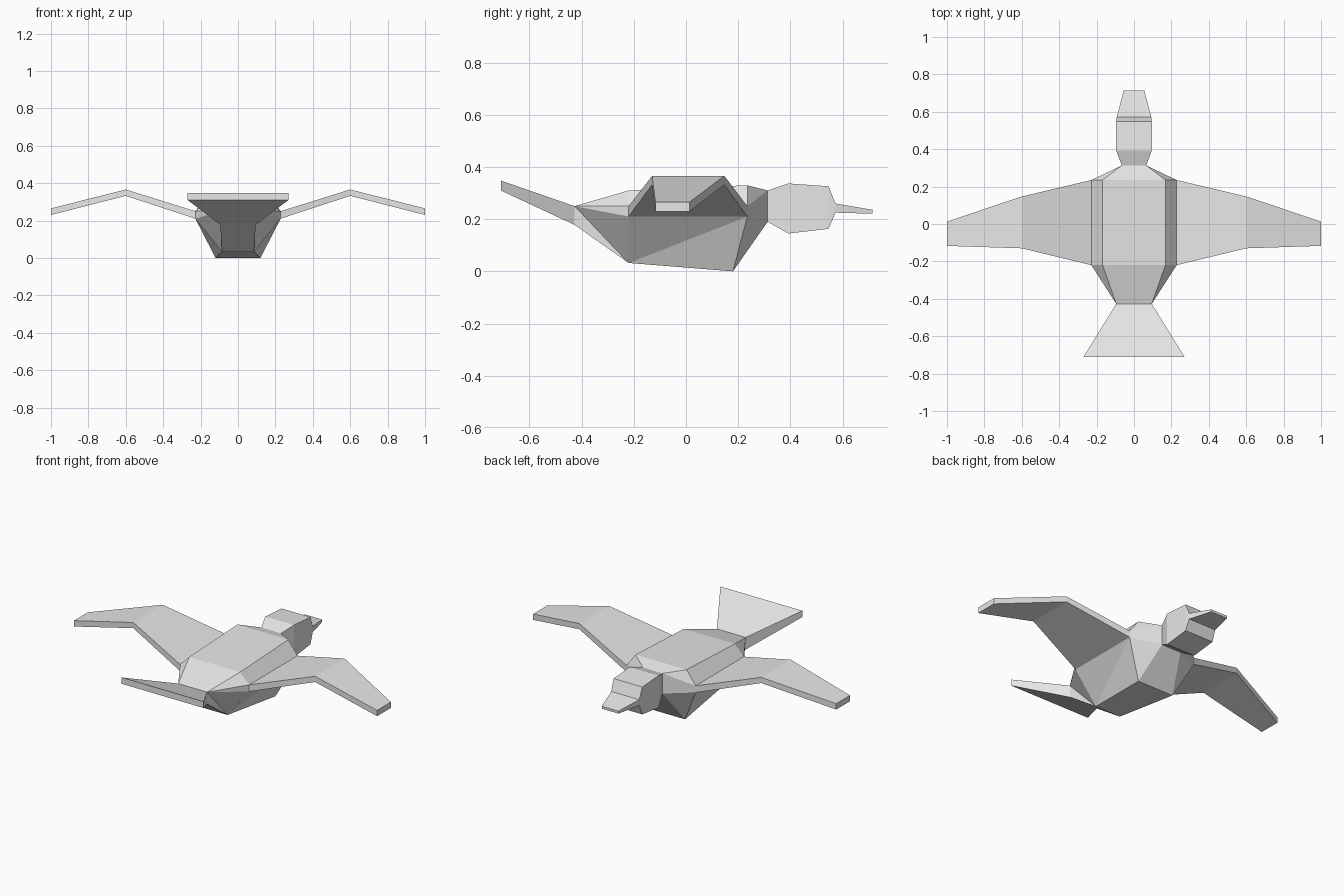
import bpy
import bmesh

cube = bpy.data.objects.get("Cube")
if cube:
    bpy.data.objects.remove(cube, do_unlink=True)

# One plain grey for the whole bird
grey = bpy.data.materials.new("light_grey")
COLOUR = (0.8, 0.8, 0.8, 1.0)
grey.diffuse_color = COLOUR
grey.use_nodes = True
grey.node_tree.nodes["Principled BSDF"].inputs["Base Color"].default_value = COLOUR


def finish(name, bm):
    """Weld, drop collapsed faces, fix normals and make a flat-shaded object."""
    bmesh.ops.remove_doubles(bm, verts=bm.verts, dist=0.0005)
    bmesh.ops.recalc_face_normals(bm, faces=bm.faces)
    mesh = bpy.data.meshes.new(name)
    bm.to_mesh(mesh)
    bm.free()
    mesh.materials.append(grey)
    obj = bpy.data.objects.new(name, mesh)
    bpy.context.collection.objects.link(obj)


def add_face(bm, points):
    """Add a polygon, skipping repeated points."""
    unique = list(dict.fromkeys(points))
    if len(unique) > 2:
        bm.faces.new([bm.verts.new(p) for p in unique])


def flip(points):
    return [(-x, y, z) for x, y, z in points]


def box_ring(y, half, low, high):
    """Half of a rectangular section, padded to match the four-point torso rings."""
    return [(half, y, high)] * 3 + [(half, y, low)]


def torso_ring(y, top, bottom):
    """Half torso section: back edge, wing root top, wing root bottom, belly edge."""
    return [(0.168, y, top), (0.228, y, 0.25), (0.228, y, 0.21), bottom]


def loft(name, rings, belly_cross=(), cap_start=False, cap_end=False):
    """Skin mirrored half rings; belly_cross lists spans with the other diagonal."""
    bm = bmesh.new()
    for i, (a, b) in enumerate(zip(rings, rings[1:])):
        polys = [[a[0], a[1], b[1], b[0]]]
        if i in belly_cross:
            polys += [[a[2], a[3], b[2]], [a[3], b[3], b[2]]]
        else:
            polys += [[a[2], a[3], b[3]], [a[2], b[3], b[2]]]
        # The torso stays open where the wings join it
        if a[1] == a[2] or b[1] == b[2]:
            polys.append([a[1], a[2], b[2], b[1]])
        for p in polys:
            add_face(bm, p)
            add_face(bm, flip(p))
        # Back and belly
        for k in (0, 3):
            add_face(bm, [a[k], b[k]] + flip([b[k], a[k]]))
    for ring, wanted in ((rings[0], cap_start), (rings[-1], cap_end)):
        if wanted:
            add_face(bm, [ring[0], ring[3]] + flip([ring[3], ring[0]]))
    finish(name, bm)


# Sections from tail tip to beak tip
tail_tip = box_ring(-0.71, 0.27, 0.31, 0.348)
tail_base = box_ring(-0.427, 0.095, 0.178, 0.25)
torso_rear = torso_ring(-0.22, 0.31, (0.085, -0.22, 0.032))
torso_front = torso_ring(0.235, 0.33, (0.12, 0.18, 0.0))
neck = box_ring(0.313, 0.065, 0.19, 0.31)
head_back = box_ring(0.392, 0.095, 0.145, 0.337)
head_front = box_ring(0.547, 0.095, 0.163, 0.326)
beak_base = box_ring(0.573, 0.092, 0.225, 0.26)
beak_tip = box_ring(0.715, 0.055, 0.221, 0.236)

loft("tail", [tail_tip, tail_base], cap_start=True)
loft("torso", [tail_base, torso_rear, torso_front, neck], belly_cross=(1,))
loft("head", [neck, head_back, head_front, beak_base])
loft("beak", [beak_base, beak_tip], cap_end=True)

# Wing stations: x, rear y, front y, bottom z, top z
WING = [(0.228, -0.22, 0.235, 0.21, 0.25),
        (0.60, -0.13, 0.147, 0.332, 0.366),
        (1.0, -0.117, 0.013, 0.23, 0.265)]

for name, side in (("left_wing", 1), ("right_wing", -1)):
    bm = bmesh.new()
    rings = [[(side * x, r, lo), (side * x, f, lo), (side * x, f, hi), (side * x, r, hi)]
             for x, r, f, lo, hi in WING]
    for a, b in zip(rings, rings[1:]):
        for k in range(4):
            n = (k + 1) % 4
            add_face(bm, [a[k], a[n], b[n], b[k]])
    add_face(bm, rings[-1])
    finish(name, bm)
